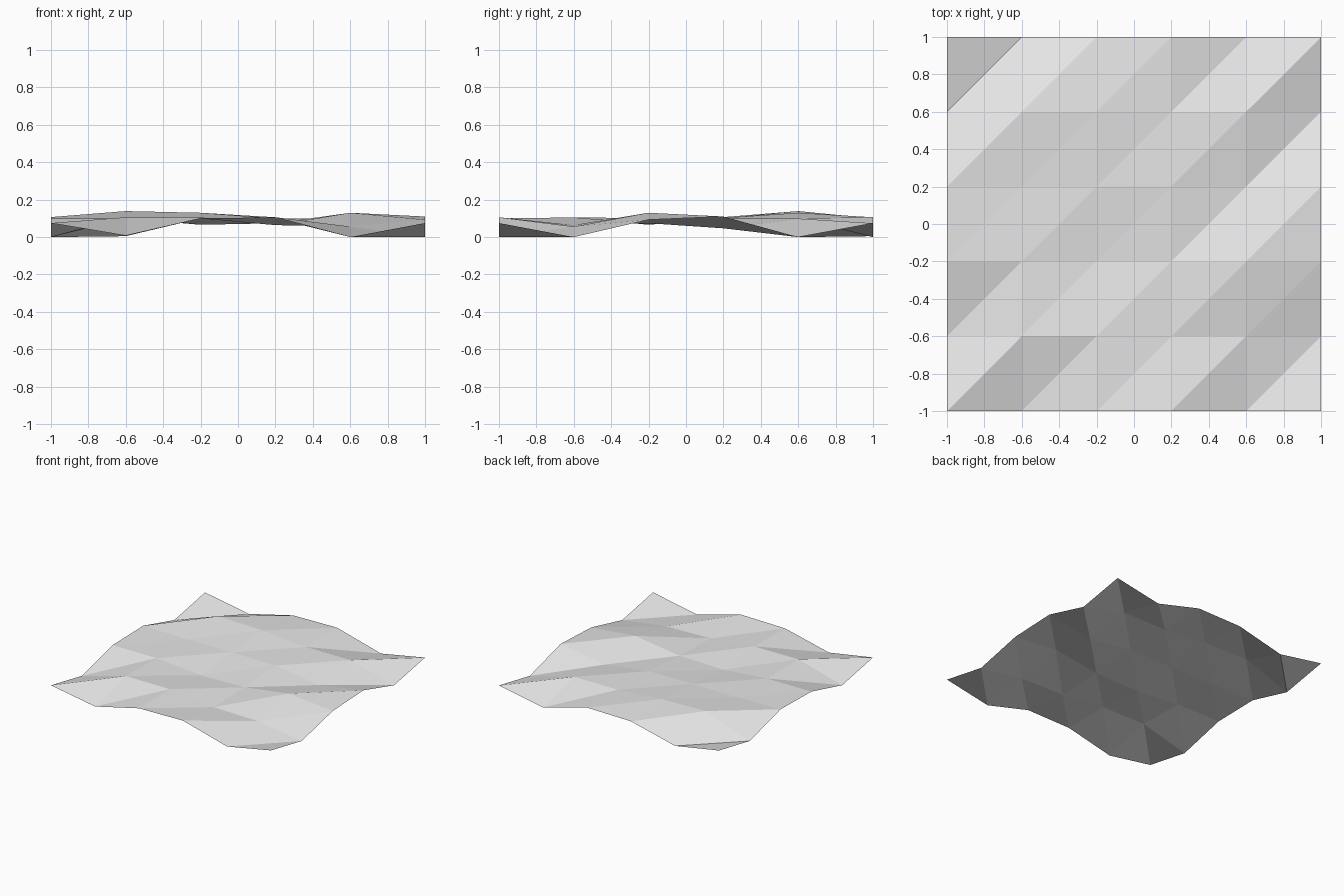
import bpy, bmesh

# Remove the default object
cube = bpy.data.objects.get("Cube")
if cube:
    bpy.data.objects.remove(cube, do_unlink=True)

# Plain grey material
grey = bpy.data.materials.new("light_grey")
grey.use_nodes = True
colour = (0.8, 0.8, 0.8, 1)
grey.diffuse_color = colour
grey.node_tree.nodes["Principled BSDF"].inputs["Base Color"].default_value = colour

# Terrain heights in hundredths, rows from front to back
HEIGHTS = [
    [7.5, 0.8, 10, 10.6, 0, 7.5],
    [0, 10.6, 10.5, 6.4, 5.6, 0],
    [10, 10, 6.6, 7.4, 13, 9.3],
    [10.7, 10, 10.3, 10, 4.7, 11],
    [0, 13.9, 13, 10, 9.9, 0],
    [7.4, 0.5, 10, 10.6, 0, 7.4],
]
LAST = len(HEIGHTS) - 1

# Uneven ground sheet: a square grid, every cell split along the same diagonal
bm = bmesh.new()
grid = [[bm.verts.new((2 * i / LAST - 1, 2 * j / LAST - 1, h / 100))
         for i, h in enumerate(row)] for j, row in enumerate(HEIGHTS)]
for j in range(LAST):
    for i in range(LAST):
        near, far = grid[j], grid[j + 1]
        bm.faces.new((near[i], near[i + 1], far[i + 1]))
        bm.faces.new((near[i], far[i + 1], far[i]))
mesh = bpy.data.meshes.new("ground_sheet")
bm.to_mesh(mesh)
bm.free()
mesh.materials.append(grey)
ground = bpy.data.objects.new("ground_sheet", mesh)
bpy.context.collection.objects.link(ground)
